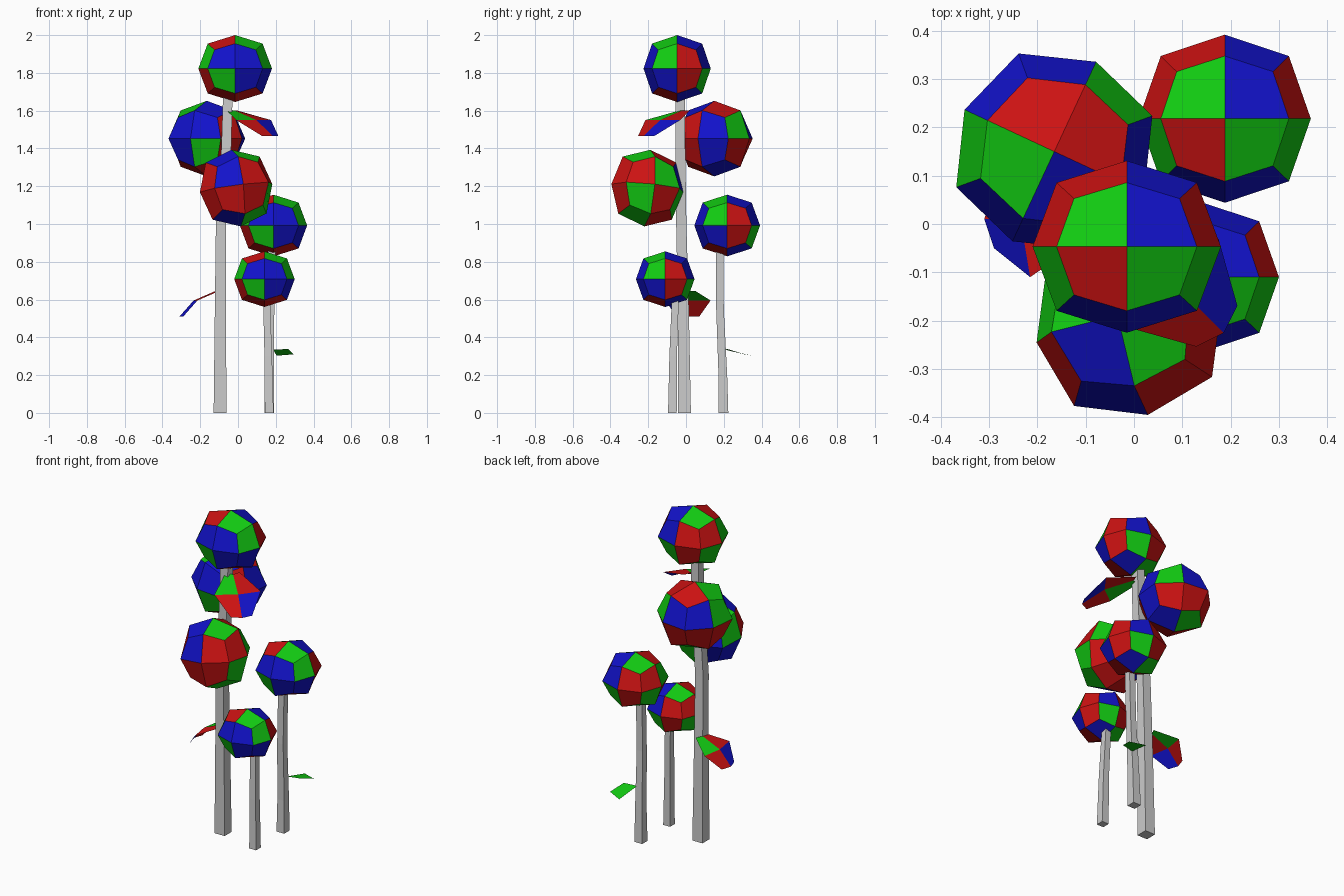
import bpy, bmesh
from math import radians, sin, cos, pi, sqrt
from mathutils import Vector, Euler

if "Cube" in bpy.data.objects:
    bpy.data.objects.remove(bpy.data.objects["Cube"])

MATS = {}
LO, HI = 0.006, 0.6
for key, name, col in (("R", "red", (HI, LO, LO, 1)), ("G", "green", (LO, HI, LO, 1)),
                       ("B", "blue", (LO, LO, HI, 1))):
    MATS[key] = bpy.data.materials.new(name)
    MATS[key].diffuse_color = col
KEYS = "RGB"

# Tile colours per cube side; order of the other two axes' signs: --, +-, -+, ++
TILES = {"+x": "BRGR", "-x": "RGGR", "+y": "RGRB", "-y": "GBBB", "+z": "RGGB", "-z": "RRGB"}
LEFT_TILES = {"+x": "RBRB", "-x": "RRGB", "+y": "RRBG", "-y": "BGBB", "+z": "GBRR", "-z": "RRGB"}
FRONT_TILES = {**TILES, "+y": "RRRB"}


def finish(bm, name, coloured=True):
    me = bpy.data.meshes.new(name)
    bm.to_mesh(me)
    bm.free()
    if coloured:
        for k in KEYS:
            me.materials.append(MATS[k])
    ob = bpy.data.objects.new(name, me)
    bpy.context.collection.objects.link(ob)
    return ob


# Foliage ball: a cube cut once and rounded, 24 coloured tiles
def ball(name, loc, radii, rot=(0, 0, 0), tiles=TILES):
    bm = bmesh.new()
    bmesh.ops.create_cube(bm, size=2)
    bmesh.ops.subdivide_edges(bm, edges=bm.edges[:], cuts=1, use_grid_fill=True)
    for f in bm.faces:
        c = f.calc_center_median()
        a = max(range(3), key=lambda i: abs(c[i]))
        u, v = [i for i in range(3) if i != a]
        side = ("+" if c[a] > 0 else "-") + "xyz"[a]
        f.material_index = KEYS.index(tiles[side][(c[u] > 0) + 2 * (c[v] > 0)])
    turn = Euler([radians(r) for r in rot]).to_matrix()
    for v in bm.verts:
        n = sum(abs(c) > 0.5 for c in v.co)
        p = turn @ (v.co * {1: 1.0, 2: 0.745, 3: 0.56}[n])
        v.co = Vector(loc) + Vector(p[i] * radii[i] for i in range(3))
    return finish(bm, name)


# Stem: square tube through (x, y, z, half width) points
def stem(name, path, sides=4):
    bm = bmesh.new()
    rings = [[bm.verts.new((x + r * sqrt(2) * cos(2 * pi * i / sides + pi / 4),
                            y + r * sqrt(2) * sin(2 * pi * i / sides + pi / 4), z))
              for i in range(sides)] for x, y, z, r in path]
    for lo, hi in zip(rings, rings[1:]):
        for i in range(sides):
            j = (i + 1) % sides
            bm.faces.new((lo[i], lo[j], hi[j], hi[i]))
    bm.faces.new(rings[0][::-1])
    bm.faces.new(rings[-1])
    return finish(bm, name, False)


# Leaf: bent sheet, rows of (distance, half width, z) along a heading
def leaf(name, start, heading, rows, tiles):
    a = radians(heading)
    d, s = Vector((cos(a), sin(a), 0)), Vector((-sin(a), cos(a), 0))
    bm = bmesh.new()
    grid = [[bm.verts.new(Vector((*start, z)) + d * (t - 0.02 * abs(k)) + s * w * k)
             for k in (-1, 0, 1)] for t, w, z in rows]
    n = 0
    for r0, r1 in zip(grid, grid[1:]):
        for k in (0, 1):
            f = bm.faces.new((r0[k], r1[k], r1[k + 1], r0[k + 1]))
            f.material_index = KEYS.index(tiles[n])
            n += 1
    return finish(bm, name)


# Stems
stem("tall_stem", [(-0.095, -0.008, 0, .034), (-0.093, -0.015, 0.6, .029),
                   (-0.09, -0.025, 1.0, .027), (-0.062, -0.03, 1.4, .026), (-0.052, -0.03, 1.75, .025)])
stem("short_stem", [(0.165, -0.072, 0, .023), (0.16, -0.068, 0.3, .02), (0.15, -0.055, 0.65, .018)])
stem("middle_stem", [(0.165, 0.198, 0, .026), (0.168, 0.195, 0.2, .023),
                     (0.172, 0.18, 0.55, .02), (0.18, 0.178, 0.9, .02)])

# Foliage balls
ball("top_foliage", (-0.015, -0.047, 1.823), (.195, .178, .177))
ball("left_foliage", (-0.165, 0.15, 1.452), (.205, .205, .2), (0, 0, -25), LEFT_TILES)
ball("front_foliage", (-0.01, -0.205, 1.19), (.197, .195, .205), (6, 6, 192), FRONT_TILES)
ball("middle_foliage", (0.188, 0.218, 0.992), (.178, .174, .163))
ball("short_foliage", (0.14, -0.11, 0.708), (.16, .155, .147))

# Leaves
leaf("upper_leaf", (-0.03, -0.01), -45, [(.02, .04, 1.6), (.18, .13, 1.55), (.305, .06, 1.465)], "GRRB")
leaf("lower_leaf", (-0.11, 0.01), 180, [(.01, .04, .645), (.125, .12, .595), (.2, .06, .51)], "GRRB")
bm = bmesh.new()
f = bm.faces.new([bm.verts.new(p) for p in ((.185, .205, .335), (.265, .22, .338),
                                            (.295, .31, .31), (.205, .35, .303))])
f.material_index = KEYS.index("G")
finish(bm, "small_leaf")

for m in bpy.data.materials:
    if m.users and not m.is_grease_pencil:
        m.use_nodes = True
        m.node_tree.nodes["Principled BSDF"].inputs["Base Color"].default_value = m.diffuse_color
